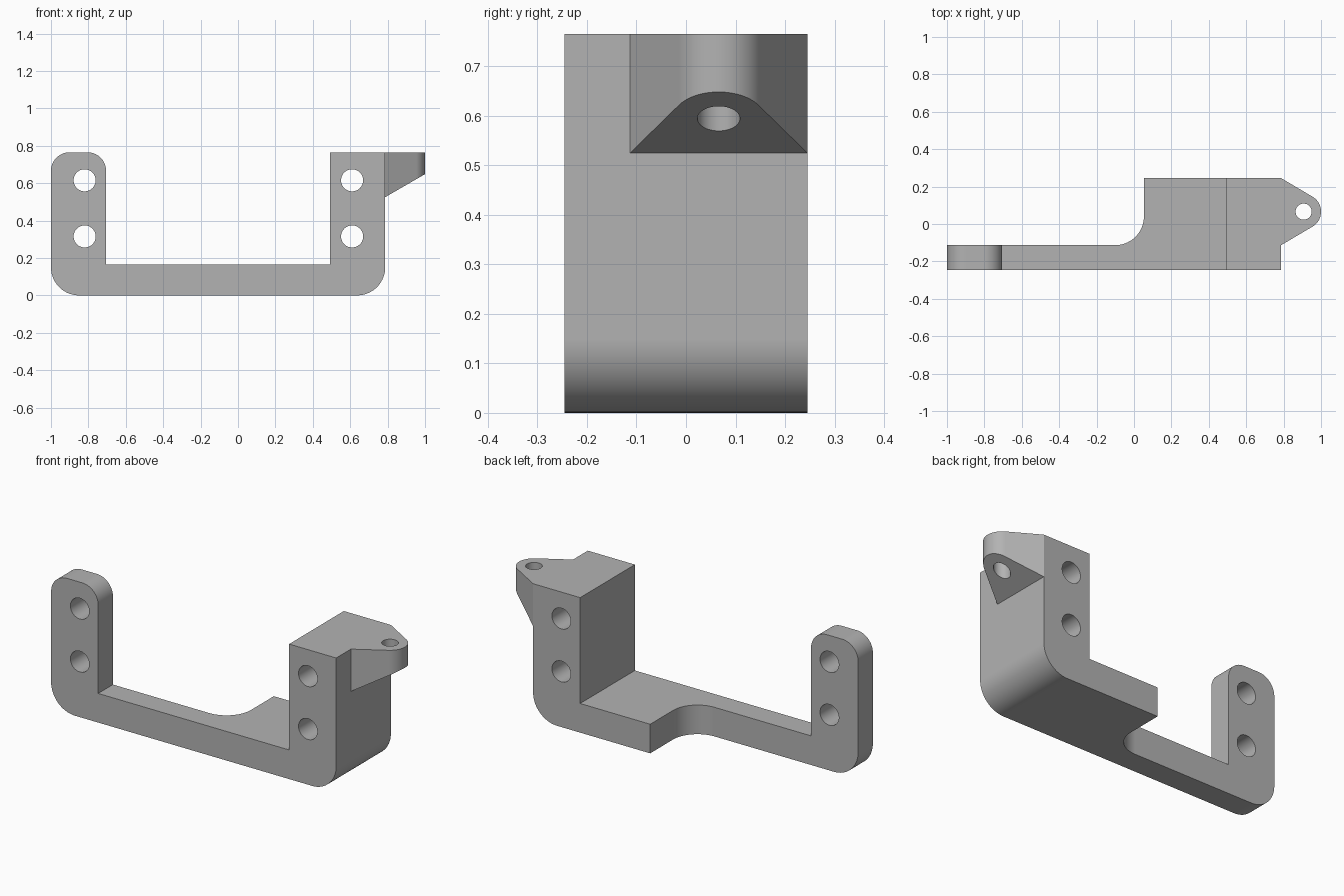
import bpy, bmesh
from math import cos, sin, radians, acos, atan2, hypot, degrees
from mathutils import Vector

if "Cube" in bpy.data.objects:
    bpy.data.objects.remove(bpy.data.objects["Cube"])

grey = bpy.data.materials.new("plain grey")
grey.use_nodes = True
colour = (0.45, 0.45, 0.45, 1)
grey.diffuse_color = colour
grey.node_tree.nodes["Principled BSDF"].inputs["Base Color"].default_value = colour


def arc(cx, cy, r, start, end, steps=18):
    angles = [radians(start + (end - start) * i / steps) for i in range(steps + 1)]
    return [(cx + r * cos(a), cy + r * sin(a)) for a in angles]


def prism(name, outline, low, high, along):
    """Extrude an outline: along 'y' it is read as (x, z), along 'z' as (x, y)."""
    place = (lambda p, d: (p[0], d, p[1])) if along == "y" else (lambda p, d: (p[0], p[1], d))
    bm = bmesh.new()
    face = bm.faces.new([bm.verts.new(place(p, low)) for p in outline])
    side = bmesh.ops.extrude_face_region(bm, geom=[face])["geom"]
    shift = Vector(place((0, 0), high - low))
    bmesh.ops.translate(bm, vec=shift, verts=[v for v in side if isinstance(v, bmesh.types.BMVert)])
    bmesh.ops.recalc_face_normals(bm, faces=bm.faces)
    mesh = bpy.data.meshes.new(name)
    bm.to_mesh(mesh)
    bm.free()
    mesh.materials.append(grey)
    obj = bpy.data.objects.new(name, mesh)
    bpy.context.collection.objects.link(obj)
    return obj


def combine(target, tool, operation):
    mod = target.modifiers.new(operation.lower(), "BOOLEAN")
    mod.operation, mod.solver, mod.object = operation, "EXACT", tool
    bpy.context.view_layer.objects.active = target
    bpy.ops.object.modifier_apply(modifier=mod.name)
    bpy.data.objects.remove(tool)


back, front, ledge = 0.245, -0.245, -0.113
right, top, floor = 0.787, 0.765, 0.165
pin_x, pin_y = 0.907, 0.066

# U-shaped bracket, outlined from the front
bracket = prism("bracket",
                arc(-0.85, 0.15, 0.15, 180, 270) + arc(right - 0.15, 0.15, 0.15, 270, 360)
                + [(right, top), (0.492, top), (0.492, floor), (-0.705, floor)]
                + arc(-0.805, top - 0.1, 0.1, 0, 90) + arc(-0.9, top - 0.1, 0.1, 90, 180),
                front, back, "y")

# Narrow the left half, with a rounded inner corner
notch = prism("notch_cutter",
              [(-1.2, ledge)] + arc(-0.1, ledge + 0.153, 0.153, -90, 0)
              + [(0.053, 0.5), (-1.2, 0.5)], -0.2, 1, "z")
combine(bracket, notch, "DIFFERENCE")

# Tapered ear on the right post, tangent to a rounded tip
radius = 0.093
dx, dy = pin_x - right, back - pin_y
tip = degrees(atan2(dy, -dx) - acos(radius / hypot(dx, dy)))
ear = prism("ear",
            [(0.7, ledge + 0.03), (right, ledge)] + arc(pin_x, pin_y, radius, -tip, tip, 30)
            + [(right, back), (0.7, back - 0.03)], 0.4, top, "z")
slope = prism("ear_slope_cutter", [(0.6, 0.3), (right, 0.525), (1.1, 0.706), (1.1, 0.3)],
              -0.5, 0.5, "y")
combine(ear, slope, "DIFFERENCE")
combine(bracket, ear, "UNION")

# Screw holes through both posts, and the pin hole in the ear
for x in (-0.82, 0.61):
    for z in (0.315, 0.615):
        hole = prism("hole_cutter", arc(x, z, 0.059, 0, 360, 48)[:-1], -0.5, 0.5, "y")
        combine(bracket, hole, "DIFFERENCE")
hole = prism("pin_hole_cutter", arc(pin_x, pin_y, 0.043, 0, 360, 48)[:-1], 0.3, 1, "z")
combine(bracket, hole, "DIFFERENCE")

# Smooth curved walls, keep crisp edges
bpy.ops.object.select_all(action="DESELECT")
bracket.select_set(True)
bpy.context.view_layer.objects.active = bracket
bpy.ops.object.shade_smooth_by_angle(angle=radians(25))
normals = bracket.modifiers.new("even_normals", "WEIGHTED_NORMAL")
normals.keep_sharp = True
